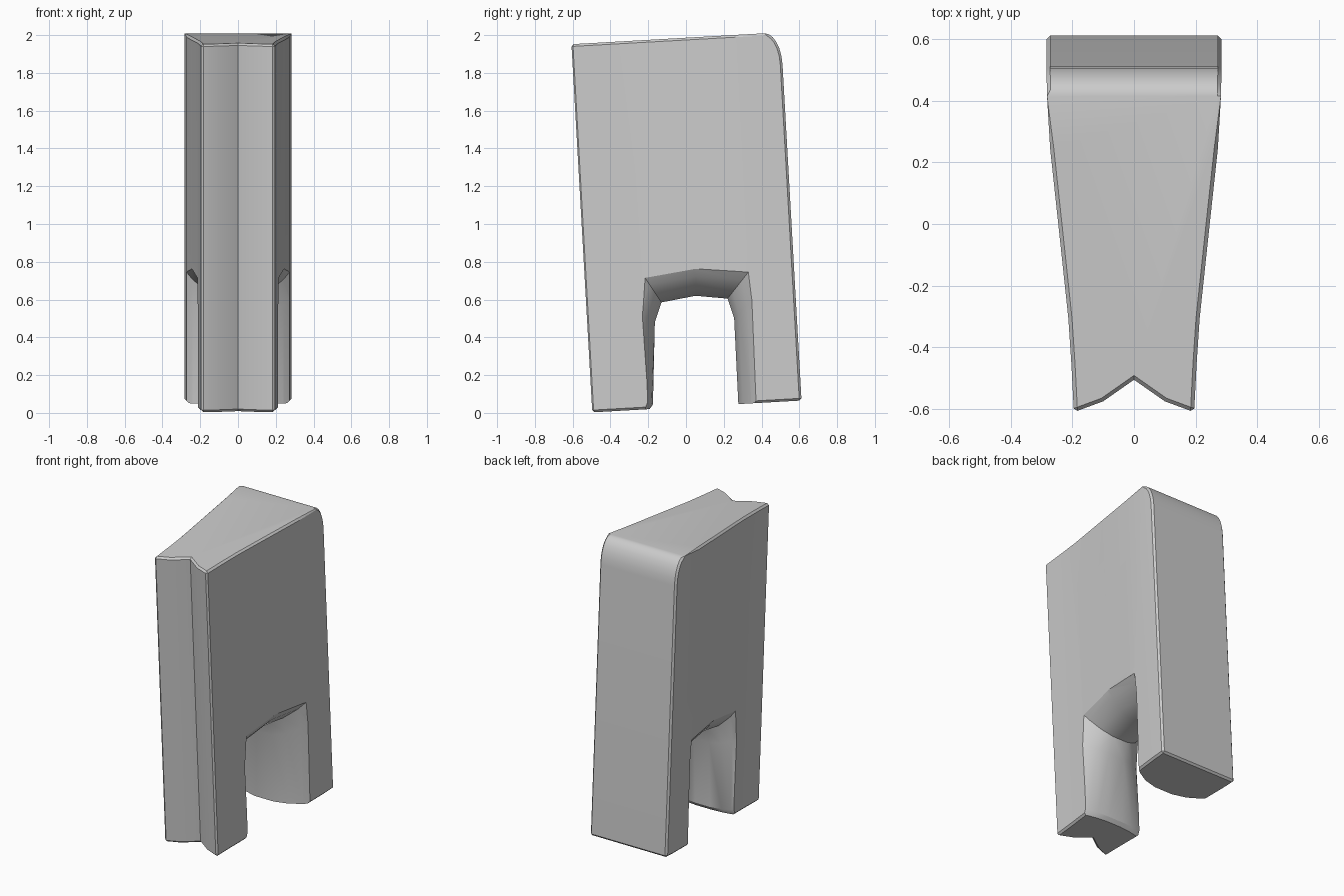
import bpy, bmesh, math

if "Cube" in bpy.data.objects:
    bpy.data.objects.remove(bpy.data.objects["Cube"])

TILT = 0.0566


def make_object(name, bm):
    bmesh.ops.recalc_face_normals(bm, faces=bm.faces[:])
    mesh = bpy.data.meshes.new(name)
    bm.to_mesh(mesh)
    bm.free()
    obj = bpy.data.objects.new(name, mesh)
    bpy.context.collection.objects.link(obj)
    return obj


# Wedge-shaped body with a V groove down the front
half = [(0.195, -0.555), (0.203, -0.40), (0.213, -0.25), (0.245, 0.05),
        (0.272, 0.30), (0.282, 0.47), (0.284, 0.557)]
section = ([(0, -0.45), (0.1, -0.52)] + half
           + [(-x, y) for x, y in reversed(half)] + [(-0.1, -0.52)])
bm = bmesh.new()
base = bm.faces.new([bm.verts.new((x, y, 0.034)) for x, y in section])
ext = bmesh.ops.extrude_face_region(bm, geom=[base])
for v in ext["geom"]:
    if isinstance(v, bmesh.types.BMVert):
        v.co.z = 1.983
bmesh.ops.recalc_face_normals(bm, faces=bm.faces[:])

# Large round on the top back edge, then small chamfers on all sharp edges
back_top = [e for e in bm.edges
            if all(v.co.y > 0.55 and v.co.z > 1.9 for v in e.verts)]
bmesh.ops.bevel(bm, geom=back_top, offset=0.17, segments=6, profile=0.5,
                affect='EDGES')
bm.normal_update()
sharp = [e for e in bm.edges if e.calc_face_angle(0) > math.radians(30)
         and not all(abs(v.co.x) < 0.01 for v in e.verts)]
bmesh.ops.bevel(bm, geom=sharp, offset=0.02, segments=1, profile=0.5,
                affect='EDGES', clamp_overlap=True)

# Lean the body forward
for v in bm.verts:
    y, z = v.co.y, v.co.z
    v.co.y = y - TILT * (z - 1)
    v.co.z = z + TILT * y
body = make_object("body", bm)

# Arch between the legs, flaring towards both sides
inner = [(-0.22, -0.1), (-0.20, 0.01), (-0.175, 0.045), (-0.165, 0.48),
         (-0.13, 0.585), (0.05, 0.62), (0.22, 0.605), (0.255, 0.50),
         (0.277, 0.05), (0.285, -0.1)]
outer = [(-0.24, -0.1), (-0.22, 0.02), (-0.205, 0.06), (-0.235, 0.52),
         (-0.22, 0.72), (0.05, 0.765), (0.33, 0.745), (0.35, 0.60),
         (0.375, 0.05), (0.38, -0.1)]
flare = [(0.25, 0.0), (0.6, 0.25), (0.88, 0.7), (1.0, 1.0), (1.5, 1.1)]
stations = [(-s, t) for s, t in reversed(flare)] + flare
bm = bmesh.new()
rings = []
for s, t in stations:
    ring = []
    for (y0, z0), (y1, z1) in zip(inner, outer):
        y, z = y0 + (y1 - y0) * t, z0 + (z1 - z0) * t
        ring.append(bm.verts.new((s * (0.24 + 0.1 * y), y, z)))
    rings.append(ring)
n = len(inner)
for a, b in zip(rings, rings[1:]):
    for i in range(n):
        j = (i + 1) % n
        bm.faces.new((a[i], a[j], b[j], b[i]))
bm.faces.new(rings[0])
bm.faces.new(rings[-1])
bmesh.ops.triangulate(bm, faces=bm.faces[:])
cutter = make_object("arch_cutter", bm)
cutter.hide_render = True

# Cut the arch and apply
mod = body.modifiers.new("arch", 'BOOLEAN')
mod.operation = 'DIFFERENCE'
mod.solver = 'EXACT'
mod.object = cutter
bpy.context.view_layer.objects.active = body
body.select_set(True)
bpy.ops.object.modifier_apply(modifier=mod.name)
bpy.data.objects.remove(cutter)
bpy.ops.object.shade_smooth_by_angle(angle=math.radians(25))
